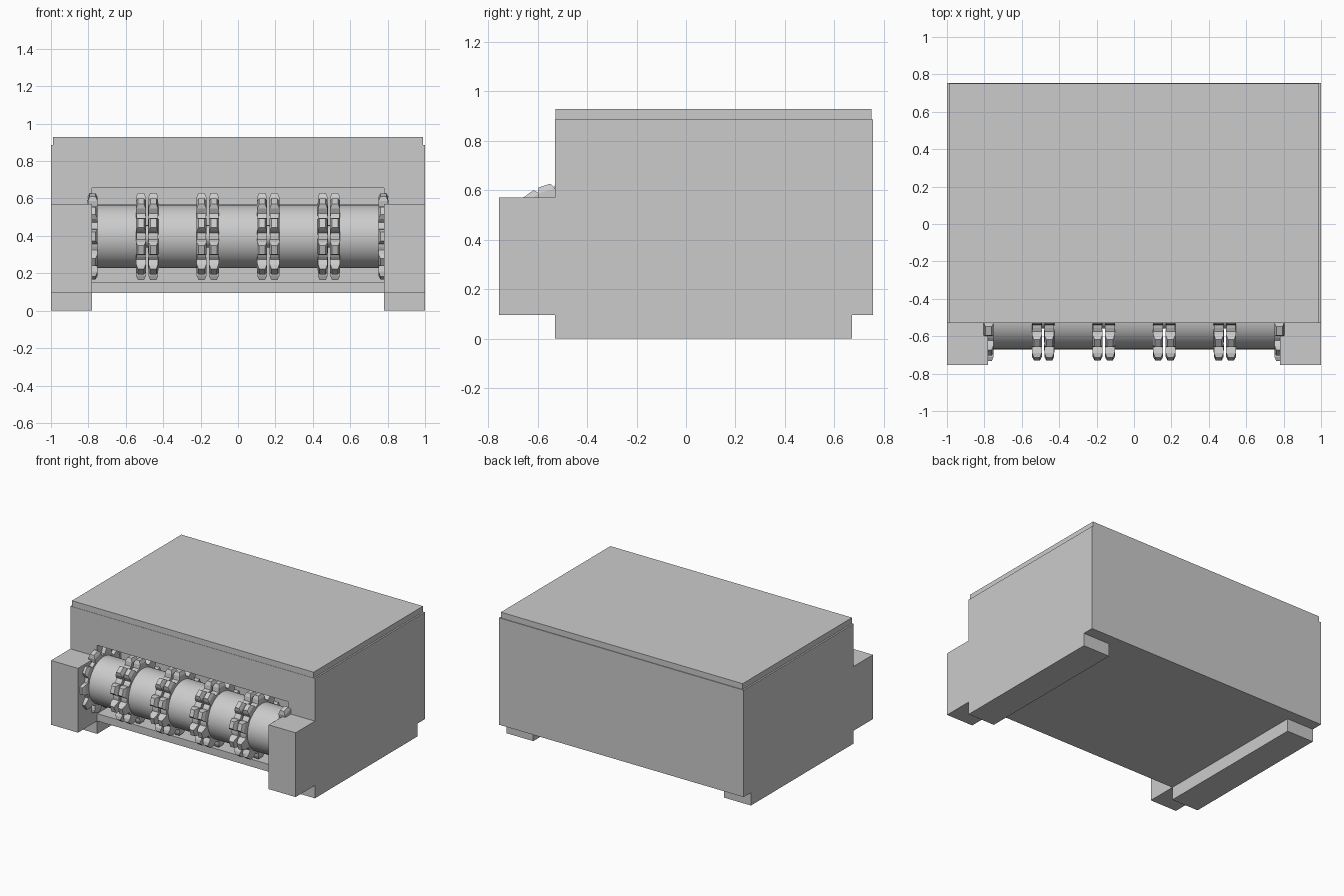
import bpy, bmesh
from math import sin, cos, radians, pi
from mathutils import Matrix, Vector

default = bpy.data.objects.get("Cube")
if default:
    bpy.data.objects.remove(default, do_unlink=True)

gray = bpy.data.materials.new("plain gray")
gray.use_nodes = True
COLOUR = (0.6, 0.6, 0.6, 1)
gray.diffuse_color = COLOUR
gray.node_tree.nodes["Principled BSDF"].inputs["Base Color"].default_value = COLOUR

AXLE_Y, AXLE_Z = -0.5, 0.397


def finish(name, bm, smooth=False):
    bmesh.ops.recalc_face_normals(bm, faces=bm.faces)
    mesh = bpy.data.meshes.new(name)
    bm.to_mesh(mesh)
    bm.free()
    mesh.materials.append(gray)
    obj = bpy.data.objects.new(name, mesh)
    bpy.context.collection.objects.link(obj)
    if smooth:
        bpy.ops.object.select_all(action="DESELECT")
        obj.select_set(True)
        bpy.context.view_layer.objects.active = obj
        bpy.ops.object.shade_smooth_by_angle(angle=radians(30))


def box_mesh(low, high):
    low, high = Vector(low), Vector(high)
    bm = bmesh.new()
    bmesh.ops.create_cube(bm, size=1)
    bmesh.ops.scale(bm, vec=high - low, verts=bm.verts)
    bmesh.ops.translate(bm, vec=(low + high) / 2, verts=bm.verts)
    return bm


def skin(bm, rings):
    """Closed solid through a stack of vertex rings."""
    for a, b in zip(rings, rings[1:]):
        for i in range(len(a)):
            j = (i + 1) % len(a)
            bm.faces.new((a[i], a[j], b[j], b[i]))
    bm.faces.new(rings[0])
    bm.faces.new(rings[-1])


def lathe(name, profile, segments=48):
    """Solid of (x, radius) points turned around the axle."""
    bm = bmesh.new()
    angles = [2 * pi * i / segments for i in range(segments)]
    skin(bm, [[bm.verts.new((x, AXLE_Y + r * sin(a), AXLE_Z + r * cos(a))) for a in angles]
              for x, r in profile])
    finish(name, bm, True)


def cog(name, x, phase, teeth=10):
    """Disc with chamfered block teeth."""
    bm = bmesh.new()
    disc = bmesh.ops.create_cone(bm, cap_ends=True, segments=40, radius1=0.185,
                                 radius2=0.185, depth=0.05)["verts"]
    bmesh.ops.rotate(bm, matrix=Matrix.Rotation(pi / 2, 3, "Y"), verts=disc)
    corners = ((-1, -1), (1, -1), (1, 1), (-1, 1))
    # Half thickness, half width and radius at the root, shoulder and tip
    levels = ((0.027, 0.042, 0.165), (0.026, 0.036, 0.21), (0.016, 0.025, 0.233))
    for t in range(teeth):
        turn = Matrix.Rotation(radians(phase) + 2 * pi * t / teeth, 3, "X")
        skin(bm, [[bm.verts.new(turn @ Vector((u * half_x, v * half_y, r))) for u, v in corners]
                  for half_x, half_y, r in levels])
    bmesh.ops.translate(bm, vec=(x, AXLE_Y, AXLE_Z), verts=bm.verts)
    finish(name, bm)


# Main housing with the roller recess pressed into its front
bm = box_mesh((-1, -0.53, 0.095), (1, 0.755, 0.885))
front = min(bm.faces, key=lambda f: f.calc_center_median().y)
bmesh.ops.inset_individual(bm, faces=[front], thickness=0.05)
for v in front.verts:
    v.co.x = 0.78 if v.co.x > 0 else -0.78
    v.co.z = 0.655 if v.co.z > 0.4 else 0.15
pushed = bmesh.ops.extrude_discrete_faces(bm, faces=[front])["faces"]
bmesh.ops.translate(bm, vec=(0, 0.28, 0), verts=pushed[0].verts)
finish("housing", bm)

# Lid
finish("lid", box_mesh((-0.988, -0.528, 0.885), (0.988, 0.75, 0.928)))

# Front arms and foot rails
for side, s in (("left", 1), ("right", -1)):
    x0, x1 = sorted((s * 0.78, s))
    finish(side + "_arm", box_mesh((x0, -0.755, 0.095), (x1, -0.53, 0.57)))
    finish(side + "_foot_rail", box_mesh((x0, -0.53, 0), (x1, 0.67, 0.095)))

# Axle, drums and toothed wheels
lathe("axle", [(-0.78, 0.06), (0.78, 0.06)], 24)
for n in range(5):
    c = (n - 2) * 0.324
    lathe(f"drum_{n + 1}", [(c - 0.125, 0.155), (c - 0.107, 0.155), (c - 0.103, 0.17),
                            (c + 0.103, 0.17), (c + 0.107, 0.155), (c + 0.125, 0.155)])
    for end, s in (("left", 1), ("right", -1)):
        x = c + s * 0.129
        cog(f"drum_{n + 1}_{end}_cog", x, 18 if abs(x) > 0.7 else 0)
